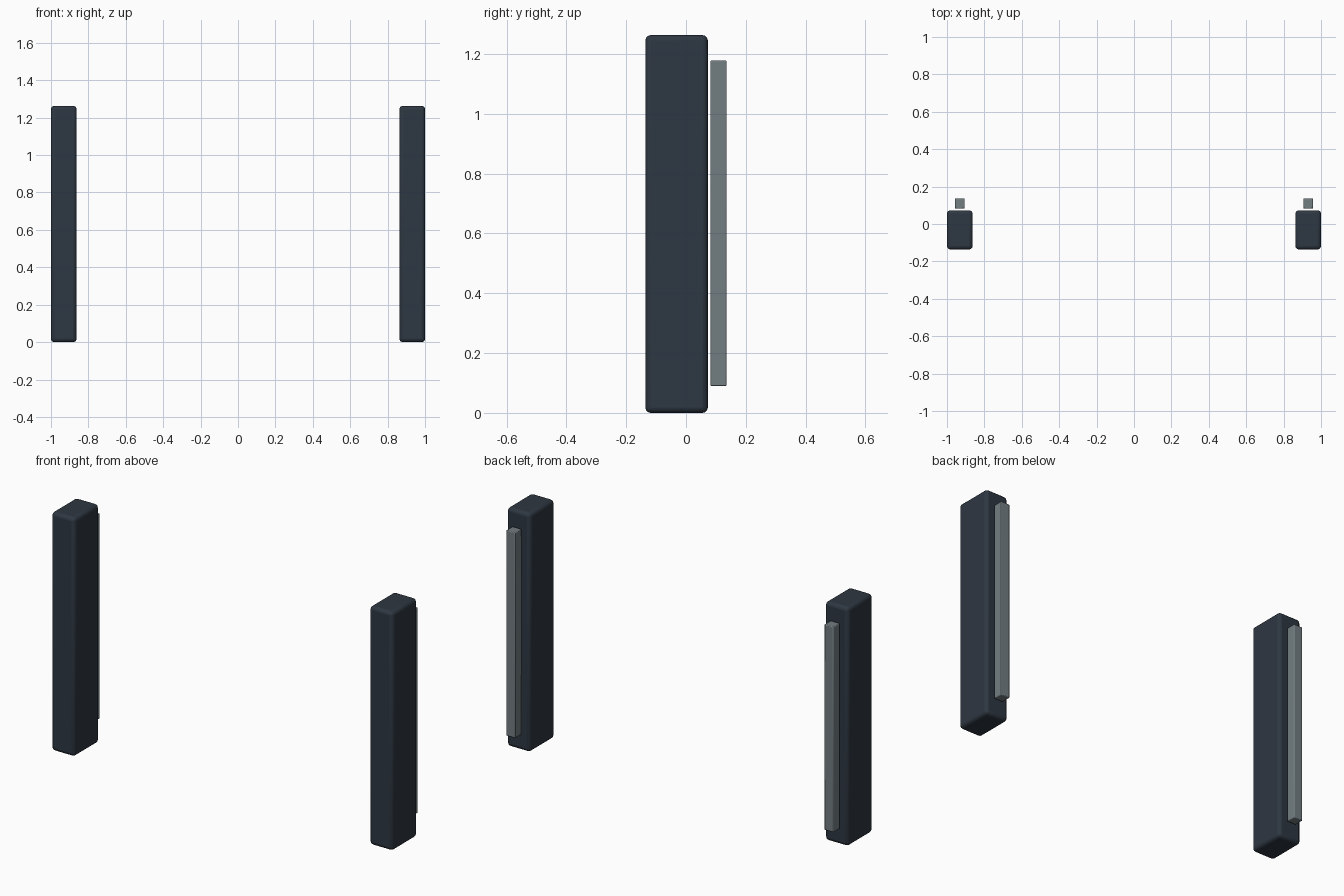
import bpy
import bmesh
from mathutils import Vector

cube = bpy.data.objects.get("Cube")
if cube:
    bpy.data.objects.remove(cube, do_unlink=True)


def material(name, rgb):
    mat = bpy.data.materials.new(name)
    mat.use_nodes = True
    colour = (*rgb, 1.0)
    mat.diffuse_color = colour
    mat.node_tree.nodes["Principled BSDF"].inputs["Base Color"].default_value = colour
    return mat


def rounded_box(name, low, high, radius, segments, mat):
    low, high = Vector(low), Vector(high)
    bm = bmesh.new()
    bmesh.ops.create_cube(bm, size=1)
    bmesh.ops.scale(bm, vec=high - low, verts=bm.verts)
    mesh = bpy.data.meshes.new(name)
    bm.to_mesh(mesh)
    bm.free()
    mesh.materials.append(mat)
    obj = bpy.data.objects.new(name, mesh)
    obj.location = (low + high) / 2
    bpy.context.collection.objects.link(obj)
    bevel = obj.modifiers.new("Rounded edges", "BEVEL")
    bevel.width = radius
    bevel.segments = segments
    bpy.ops.object.select_all(action="DESELECT")
    obj.select_set(True)
    bpy.context.view_layer.objects.active = obj
    bpy.ops.object.shade_smooth_by_angle(angle=0.6)
    return obj


dark = material("dark slate", (0.027, 0.038, 0.054))
grey = material("light strip grey", (0.17, 0.205, 0.22))

# A matching post and rear strip on each side
for side, sign in (("left", 1), ("right", -1)):
    post = sorted((sign * 0.863, sign * 1.0))
    strip = sorted((sign * 0.905, sign * 0.958))
    rounded_box(side + "_post", (post[0], -0.136, 0), (post[1], 0.073, 1.263),
                0.018, 3, dark)
    rounded_box(side + "_rear_strip", (strip[0], 0.082, 0.09), (strip[1], 0.136, 1.178),
                0.004, 2, grey)
